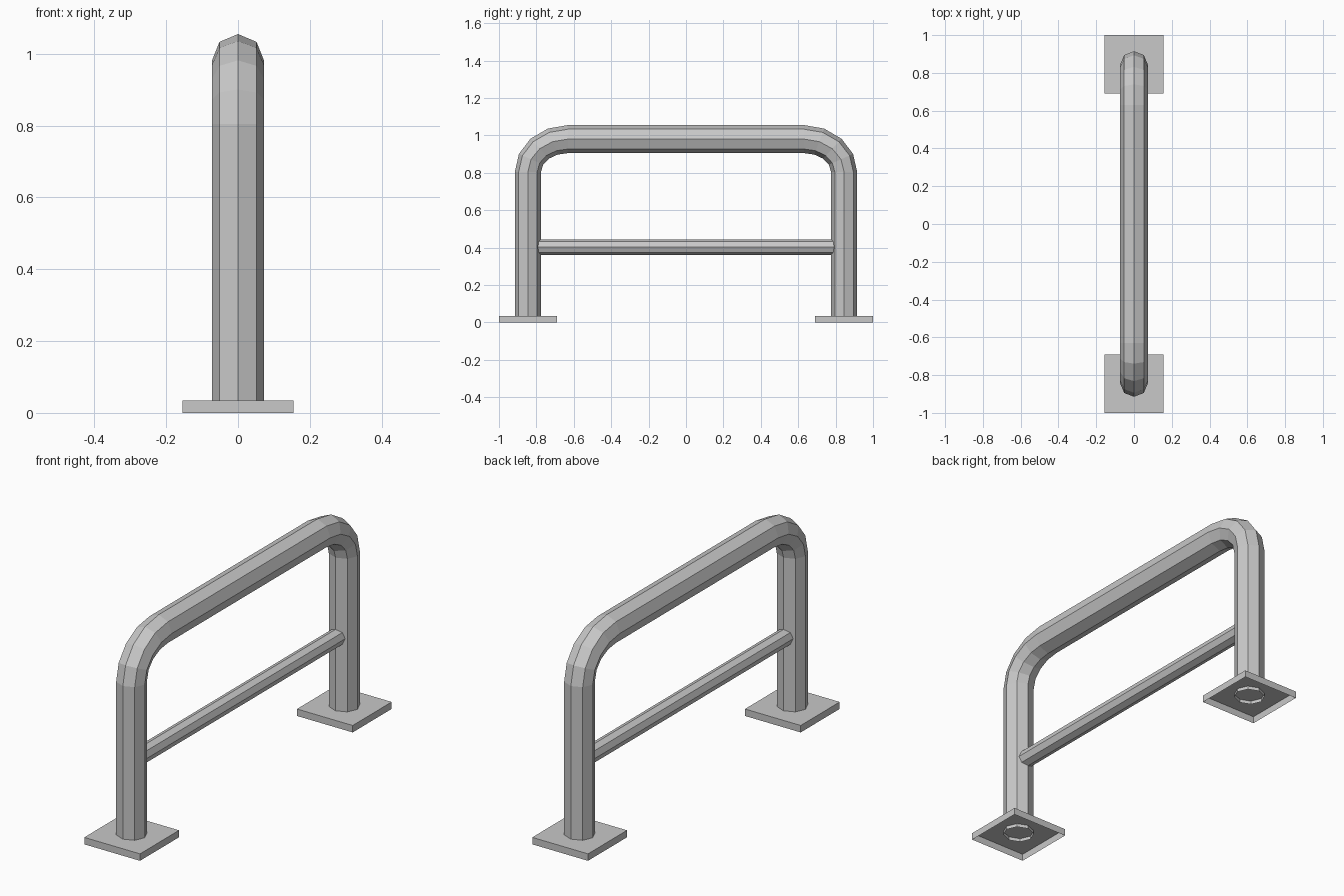
import bpy
import bmesh
from math import sin, cos, pi

if "Cube" in bpy.data.objects:
    bpy.data.objects.remove(bpy.data.objects["Cube"], do_unlink=True)

SIDES = 8
POST_Y = 0.845
RAIL_Z = 0.98
BEND_Y, BEND_Z = 0.63, 0.805   # where the bends meet the straight runs
BEND_STEPS = 4

steel = bpy.data.materials.new("grey steel")
steel.use_nodes = True
grey = (0.58, 0.58, 0.58, 1)
steel.diffuse_color = grey
steel.node_tree.nodes["Principled BSDF"].inputs["Base Color"].default_value = grey


def finish(name, bm):
    mesh = bpy.data.meshes.new(name)
    bm.to_mesh(mesh)
    bm.free()
    mesh.materials.append(steel)
    obj = bpy.data.objects.new(name, mesh)
    bpy.context.collection.objects.link(obj)
    return obj


def tube(name, stations):
    """Open octagonal tube; each station is (y, z, outward y, outward z)."""
    bm = bmesh.new()
    rings = []
    for y, z, oy, oz, rx in stations:
        ring = []
        for i in range(SIDES):
            a = 2 * pi * i / SIDES
            ring.append(bm.verts.new((rx * sin(a), y + oy * cos(a), z + oz * cos(a))))
        rings.append(ring)
    for lower, upper in zip(rings, rings[1:]):
        for i in range(SIDES):
            j = (i + 1) % SIDES
            bm.faces.new((lower[i], lower[j], upper[j], upper[i]))
    bmesh.ops.recalc_face_normals(bm, faces=bm.faces)
    return finish(name, bm)


# Bent main hoop: post, elbow, rail, elbow, post
half = [(-POST_Y, 0.018, -0.07, 0, 0.073)]
for k in range(BEND_STEPS + 1):
    t = pi / 2 * k / BEND_STEPS
    half.append((-BEND_Y - (POST_Y - BEND_Y) * cos(t),
                 BEND_Z + (RAIL_Z - BEND_Z) * sin(t),
                 -0.07 * cos(t), 0.075 * sin(t), 0.073))
other = [(-y, z, -oy, oz, rx) for y, z, oy, oz, rx in reversed(half)]
tube("bent_hoop", half + other)

# Thin lower crossbar running into both posts
tube("lower_crossbar", [(y, 0.402, 0, 0.042, 0.042) for y in (-0.82, 0.82)])

# Foot plates, hollow underneath
for name, side in (("front_foot_plate", -1), ("back_foot_plate", 1)):
    bm = bmesh.new()
    bmesh.ops.create_cube(bm, size=1)
    for v in bm.verts:
        v.co.x *= 0.31
        v.co.y = v.co.y * 0.31 + side * POST_Y
        v.co.z = (v.co.z + 0.5) * 0.035
    bm.normal_update()
    bottom = [f for f in bm.faces if f.normal.z < -0.9]
    bmesh.ops.delete(bm, geom=bottom, context="FACES_ONLY")
    finish(name, bm)
